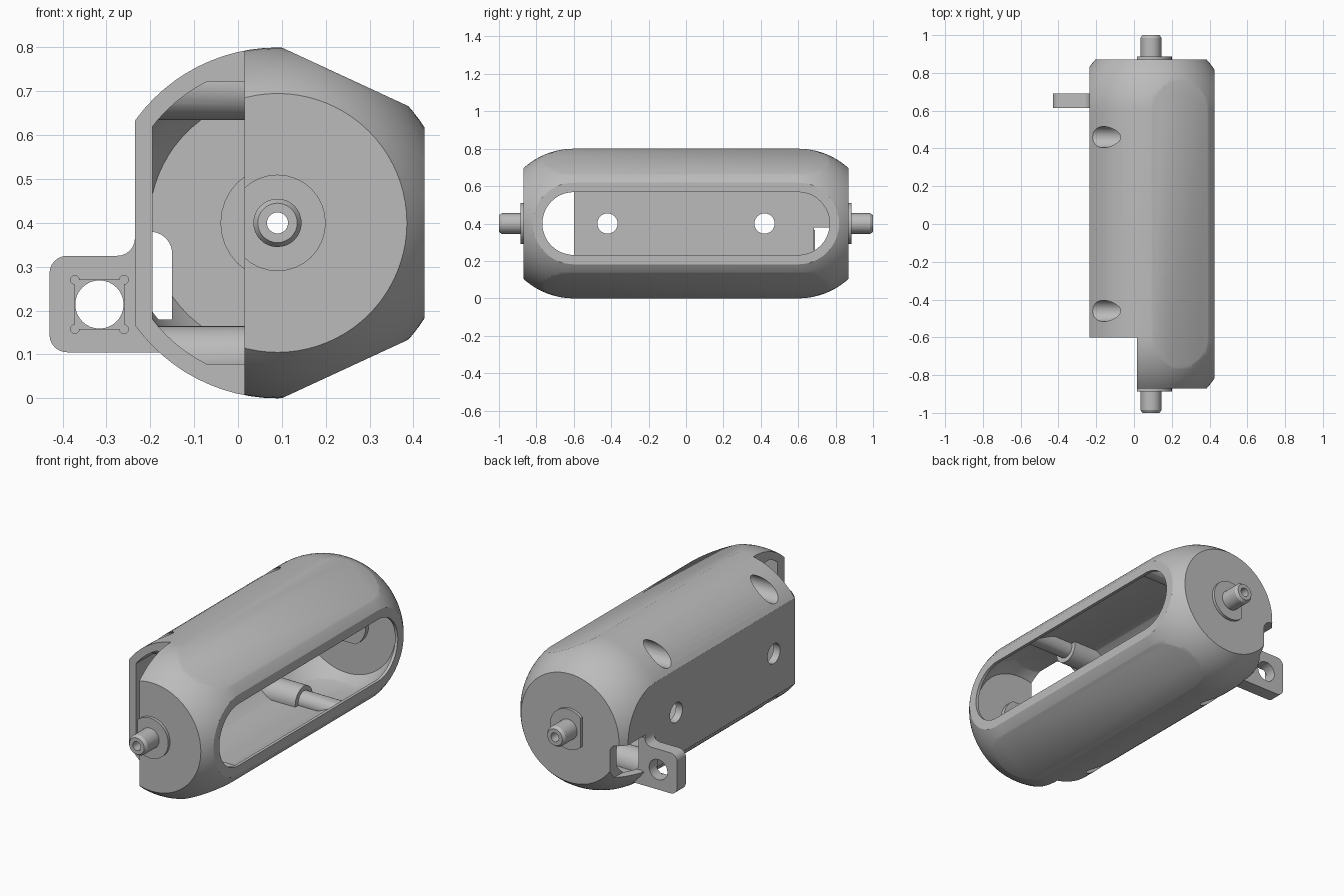
import bpy, bmesh, math
from mathutils import Matrix, Vector

cube = bpy.data.objects.get("Cube")
if cube:
    bpy.data.objects.remove(cube)

AX, AZ = 0.09, 0.4          # long axis of the housing
HALF = 0.6                  # centre of each domed end

grey = bpy.data.materials.new("plain grey")
grey.use_nodes = True
grey.diffuse_color = (0.5, 0.5, 0.5, 1)
grey.node_tree.nodes["Principled BSDF"].inputs["Base Color"].default_value = (0.5, 0.5, 0.5, 1)


def make(name, bm):
    bmesh.ops.recalc_face_normals(bm, faces=bm.faces)
    me = bpy.data.meshes.new(name)
    bm.to_mesh(me)
    bm.free()
    me.materials.append(grey)
    ob = bpy.data.objects.new(name, me)
    bpy.context.collection.objects.link(ob)
    return ob


def revolve(name, profile, clips=(), steps=80):
    """Turn (y, radius) points about the long axis, then trim by planes."""
    bm = bmesh.new()
    rings = []
    for y, r in profile:
        rings.append([bm.verts.new((AX + r * math.cos(t), y, AZ + r * math.sin(t)))
                      for t in (math.tau * i / steps for i in range(steps))])
    for a, b in zip(rings, rings[1:]):
        for i in range(steps):
            j = (i + 1) % steps
            bm.faces.new((a[i], a[j], b[j], b[i]))
    bm.faces.new(rings[0])
    bm.faces.new(rings[-1])
    for point, normal in clips:
        geom = bm.verts[:] + bm.edges[:] + bm.faces[:]
        cut = bmesh.ops.bisect_plane(bm, geom=geom, dist=1e-5, plane_co=point,
                                     plane_no=normal, clear_outer=True)["geom_cut"]
        edges = [e for e in cut if isinstance(e, bmesh.types.BMEdge)]
        if edges:
            bmesh.ops.contextual_create(bm, geom=edges)
    return make(name, bm)


def capsule(name, radius, end, clips):
    """Round-ended cylinder with its tips cut flat."""
    top = math.asin((end - HALF) / radius)
    arc = [(HALF + radius * math.sin(top * i / 12), radius * math.cos(top * i / 12))
           for i in range(13)]
    return revolve(name, [(-y, r) for y, r in reversed(arc)] + arc, clips)


def rod(name, start, end, radius, steps=32):
    a, b = Vector(start), Vector(end)
    turn = (b - a).to_track_quat('Z', 'Y').to_matrix().to_4x4()
    bm = bmesh.new()
    bmesh.ops.create_cone(bm, cap_ends=True, segments=steps, radius1=radius, radius2=radius,
                          depth=(b - a).length, matrix=Matrix.Translation((a + b) / 2) @ turn)
    return make(name, bm)


def box(name, low, high):
    low, high = Vector(low), Vector(high)
    bm = bmesh.new()
    bmesh.ops.create_cube(bm, size=1, matrix=Matrix.Translation((low + high) / 2)
                          @ Matrix.Diagonal((*(high - low), 1)))
    return make(name, bm)


def prism(name, outline, y0, y1):
    """Extrude an (x, z) outline along y."""
    bm = bmesh.new()
    face = bm.faces.new([bm.verts.new((x, y0, z)) for x, z in outline])
    ext = bmesh.ops.extrude_face_region(bm, geom=[face])["geom"]
    bmesh.ops.translate(bm, vec=(0, y1 - y0, 0),
                        verts=[v for v in ext if isinstance(v, bmesh.types.BMVert)])
    return make(name, bm)


def corner(cx, cz, r, start, sweep=90):
    """Rounded corner points, angles in degrees."""
    return [(cx + r * math.cos(math.radians(start + sweep * i / 6)),
             cz + r * math.sin(math.radians(start + sweep * i / 6))) for i in range(7)]


def boolean(target, tool, operation='DIFFERENCE'):
    mod = target.modifiers.new("cut", 'BOOLEAN')
    mod.object, mod.operation, mod.solver = tool, operation, 'EXACT'
    bpy.context.view_layer.objects.active = target
    bpy.ops.object.modifier_apply(modifier=mod.name)
    bpy.data.objects.remove(tool)


def planes(left, right, top, slant):
    """Trimming planes: sides, floor and ceiling, and the two sloped flats."""
    result = [((left, 0, AZ), (-1, 0, 0)), ((right, 0, AZ), (1, 0, 0))]
    for s in (1, -1):
        n = Vector((0.42, 0, 0.907 * s)).normalized()
        result.append((Vector((AX, 0, AZ)) + n * slant, n))
        result.append(((AX, 0, AZ + s * top), (0, 0, s)))
    return result


# Hollow housing with screw bosses left standing in the cavity
housing = capsule("housing", 0.4, 0.87, planes(-0.235, 0.425, 0.5, 0.367))
cavity = capsule("cavity", 0.36, 0.81, planes(-0.195, 0.6, 0.322, 0.335))
for y in (-0.46, 0.46):
    for z in (AZ - 0.31, AZ + 0.31):
        boolean(cavity, rod("boss", (-0.3, y, z), (0.075, y, z), 0.075))
        boolean(cavity, rod("post", (0.05, y, z), (0.6, y, z), 0.05))
boolean(housing, cavity)

# Long side opening
slot = rod("slot", (0.3, -HALF, AZ), (0.5, -HALF, AZ), 0.168, 48)
boolean(slot, rod("slot_end", (0.3, HALF, AZ), (0.5, HALF, AZ), 0.168, 48), 'UNION')
boolean(slot, box("slot_middle", (0.3, -HALF, AZ - 0.168), (0.5, HALF, AZ + 0.168)), 'UNION')
boolean(housing, slot)

# Open front corner, rear cable notch, wall holes and screw bores
boolean(housing, box("front_corner", (-0.5, -1, -0.1), (0.015, -HALF, 1)))
notch = [(-0.4, 0.18), (-0.15, 0.18)] + corner(-0.2, 0.33, 0.05, 0) + [(-0.4, 0.38)]
boolean(housing, prism("notch", notch, 0.685, 1))
for y in (-0.42, 0.42):
    boolean(housing, rod("wall_hole", (-0.4, y, AZ), (-0.1, y, AZ), 0.054))
for y in (-0.46, 0.46):
    for z in (AZ - 0.31, AZ + 0.31):
        boolean(housing, rod("bore", (-0.4, y, z), (0.03, y, z), 0.056))

parts = [housing]

# Hollow end shafts with trimmed flanges
for s, label in ((-1, "front"), (1, "rear")):
    flange = revolve(label + "_flange", [(s * 0.86, 0.11), (s * 0.886, 0.11)],
                     [((0.015, 0, 0), (-1, 0, 0))], 32)
    shaft = revolve(label + "_shaft", [(s * 0.80, 0.055), (s * 0.985, 0.055), (s, 0.045)], (), 32)
    hub = revolve(label + "_inner_hub", [(s * 0.785, 0.13), (s * 0.83, 0.13)],
                  [((-0.04 if s > 0 else 0.015, 0, 0), (-1, 0, 0)),
                   ((AX, 0, AZ + 0.11), (0, 0, 1)), ((AX, 0, AZ - 0.11), (0, 0, -1))], 32)
    for part in (flange, shaft, hub):
        boolean(part, rod("shaft_bore", (AX, s * 0.7, AZ), (AX, s * 1.1, AZ), 0.024))
        parts.append(part)
boolean(housing, rod("axis_bore", (AX, -1.1, AZ), (AX, 1.1, AZ), 0.024))

# Side mounting bracket with round hole and square recess
outline = ([(-0.165, 0.105), (-0.215, 0.18), (-0.215, 0.365)]
           + corner(-0.275, 0.365, 0.04, 0, -90)
           + corner(-0.39, 0.285, 0.04, 90) + corner(-0.39, 0.145, 0.04, 180))
bracket = prism("side_bracket", outline, 0.615, 0.69)
HX, HZ = -0.316, 0.214
recess = box("recess", (HX - 0.056, 0.55, HZ - 0.056), (HX + 0.056, 0.63, HZ + 0.056))
for dx in (-0.056, 0.056):
    for dz in (-0.056, 0.056):
        boolean(recess, rod("relief", (HX + dx, 0.55, HZ + dz), (HX + dx, 0.63, HZ + dz), 0.01, 12), 'UNION')
boolean(bracket, recess)
boolean(bracket, rod("bracket_hole", (HX, 0.5, HZ), (HX, 0.8, HZ), 0.055))
parts.append(bracket)

# Smooth curved faces, keep hard edges
bpy.ops.object.select_all(action='DESELECT')
for part in parts:
    part.select_set(True)
bpy.context.view_layer.objects.active = housing
bpy.ops.object.shade_smooth_by_angle(angle=math.radians(30))
